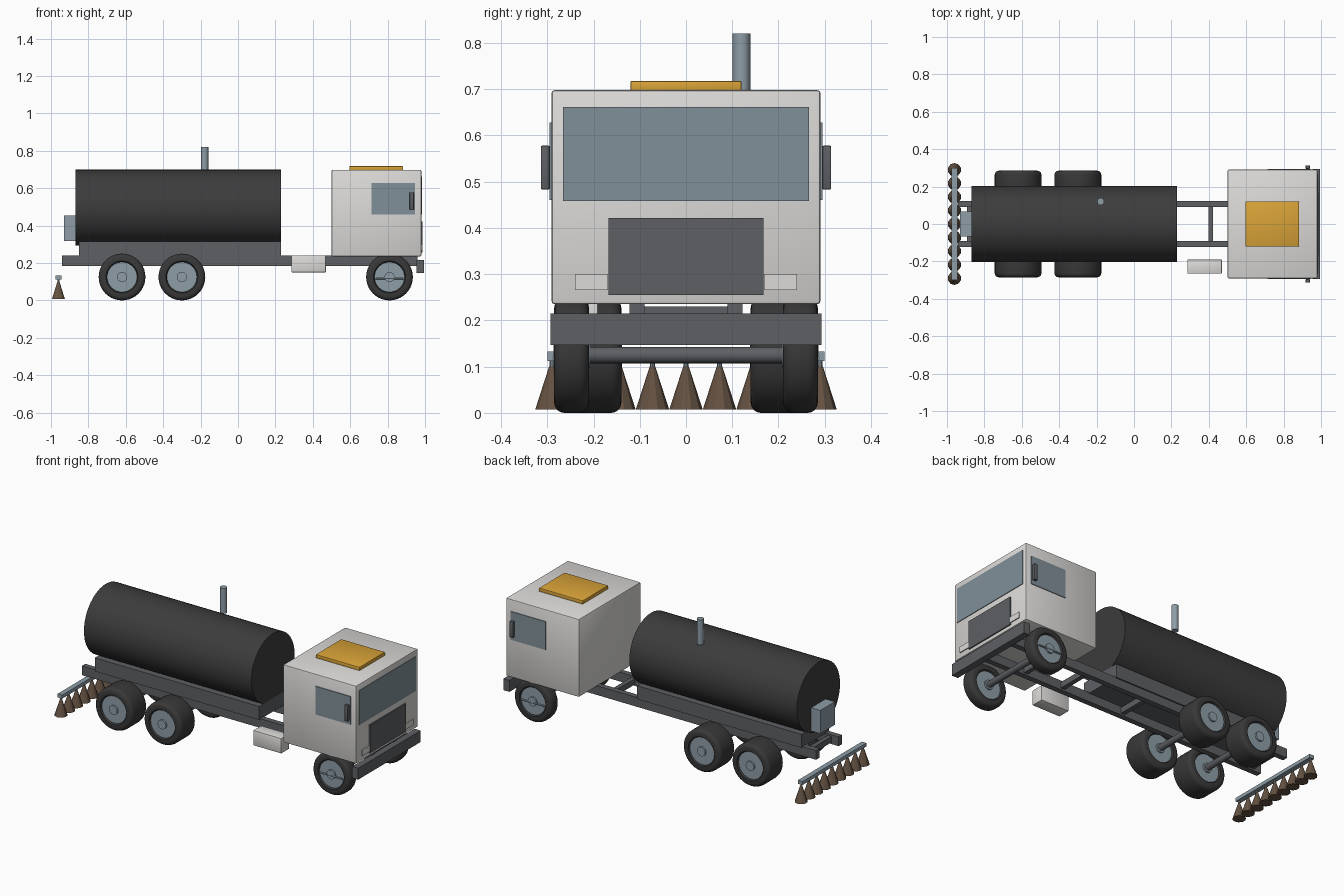
import bpy, bmesh, math
from mathutils import Matrix

cube = bpy.data.objects.get("Cube")
if cube:
    bpy.data.objects.remove(cube, do_unlink=True)


def material(name, r, g, b):
    m = bpy.data.materials.new(name)
    m.use_nodes = True
    m.diffuse_color = (r, g, b, 1)
    node = next(n for n in m.node_tree.nodes if n.type == 'BSDF_PRINCIPLED')
    node.inputs["Base Color"].default_value = (r, g, b, 1)
    return m


TANK = material("tank black", 0.045, 0.045, 0.045)
RUBBER = material("rubber", 0.04, 0.04, 0.04)
FRAME = material("frame grey", 0.11, 0.115, 0.125)
PAINT = material("cab white", 0.72, 0.71, 0.69)
GLASS = material("window blue grey", 0.22, 0.28, 0.32)
STEEL = material("steel blue grey", 0.27, 0.34, 0.39)
AMBER = material("amber", 0.70, 0.37, 0.04)
BRISTLE = material("bristle brown", 0.13, 0.085, 0.055)


def finish(bm, name, mat, smooth=False):
    bmesh.ops.recalc_face_normals(bm, faces=bm.faces)
    me = bpy.data.meshes.new(name)
    bm.to_mesh(me)
    bm.free()
    me.materials.append(mat)
    ob = bpy.data.objects.new(name, me)
    bpy.context.collection.objects.link(ob)
    if smooth:
        bpy.ops.object.select_all(action='DESELECT')
        ob.select_set(True)
        bpy.context.view_layer.objects.active = ob
        bpy.ops.object.shade_smooth_by_angle(angle=math.radians(35))
    return ob


def box(name, mat, x, y, z, bevel=0):
    """Box from (min, max) pairs."""
    bm = bmesh.new()
    mid = [sum(p) / 2 for p in (x, y, z)]
    size = [p[1] - p[0] for p in (x, y, z)]
    bmesh.ops.create_cube(bm, size=1, matrix=Matrix.Translation(mid) @ Matrix.Diagonal((*size, 1)))
    if bevel:
        bmesh.ops.bevel(bm, geom=bm.edges[:], offset=bevel, segments=2, affect='EDGES', profile=0.5)
    return finish(bm, name, mat, bool(bevel))


def rod(name, mat, centre, axis, length, r1, r2=None, sides=24, smooth=True):
    """Cylinder or cone along an axis."""
    turn = {'x': Matrix.Rotation(math.pi / 2, 4, 'Y'),
            'y': Matrix.Rotation(math.pi / 2, 4, 'X'),
            'z': Matrix.Identity(4)}[axis]
    bm = bmesh.new()
    bmesh.ops.create_cone(bm, cap_ends=True, segments=sides, radius1=r1,
                          radius2=r1 if r2 is None else r2, depth=length,
                          matrix=Matrix.Translation(centre) @ turn)
    return finish(bm, name, mat, smooth)


def tyre(name, x, y, z, r, width, bore):
    """Lathed tyre with rounded shoulders, axis along y."""
    h, c = width / 2, 0.022
    prof = [(bore, -h + 0.012), (bore + 0.008, -h)]
    for side in (-1, 1):
        arc = [(r - c + c * math.sin(a), side * (h - c + c * math.cos(a)))
               for a in (i * math.pi / 8 for i in range(5))]
        prof += arc if side < 0 else arc[::-1]
    prof += [(bore + 0.008, h), (bore, h - 0.012)]
    bm = bmesh.new()
    vs = [bm.verts.new((x + p, y + q, z)) for p, q in prof]
    es = [bm.edges.new((vs[i], vs[(i + 1) % len(vs)])) for i in range(len(vs))]
    bmesh.ops.spin(bm, geom=vs + es, cent=(x, y, z), axis=(0, 1, 0), angle=2 * math.pi, steps=40)
    bmesh.ops.remove_doubles(bm, verts=bm.verts, dist=1e-5)
    return finish(bm, name, RUBBER, True)


def wheel(name, x, side, inner, outer):
    r = 0.125
    mid, width = (inner + outer) / 2, outer - inner
    tyre(name + "_tyre", x, side * mid, r, r, width, 0.078)
    rod(name + "_rim", STEEL, (x, side * mid, r), 'y', width - 0.016, 0.08, sides=32)
    rod(name + "_hub", STEEL, (x, side * mid, r), 'y', width + 0.004, 0.027)


# Chassis
for side, word in ((1, "left"), (-1, "right")):
    y = sorted((side * 0.09, side * 0.122))
    box(word + "_rail", FRAME, (-0.94, 0.96), y, (0.185, 0.24))
for i, x in enumerate((-0.88, -0.46, 0.0, 0.41, 0.66, 0.93)):
    box(f"cross_member_{i}", FRAME, (x - 0.013, x + 0.013), (-0.1, 0.1), (0.195, 0.23))
box("front_bumper", FRAME, (0.955, 0.995), (-0.293, 0.293), (0.147, 0.215))
box("tank_cradle", FRAME, (-0.85, 0.23), (-0.13, 0.13), (0.235, 0.315))
box("tool_box", PAINT, (0.285, 0.47), (-0.265, -0.19), (0.15, 0.24), 0.004)

# Tank and fittings
rod("tank", TANK, (-0.32, 0, 0.496), 'x', 1.1, 0.203, sides=48)
rod("tank_vent_pipe", STEEL, (-0.178, 0.12, 0.745), 'z', 0.15, 0.019, sides=16)
box("rear_pump_box", STEEL, (-0.93, -0.865), (-0.068, 0.068), (0.317, 0.455))

# Wheels and axles
for side, word in ((1, "left"), (-1, "right")):
    wheel(word + "_front_wheel", 0.81, side, 0.21, 0.285)
    wheel(word + "_middle_wheel", -0.30, side, 0.14, 0.285)
    wheel(word + "_rear_wheel", -0.62, side, 0.14, 0.285)
    rod(word + "_step_bar", STEEL, (0.81, side * 0.284, 0.118), 'x', 0.15, 0.005, sides=8)
for x, word in ((0.81, "front"), (-0.30, "middle"), (-0.62, "rear")):
    rod(word + "_axle", FRAME, (x, 0, 0.125), 'y', 0.44, 0.018, sides=16)

# Cab
box("cab", PAINT, (0.5, 0.98), (-0.291, 0.291), (0.235, 0.698), 0.007)
box("roof_hatch", AMBER, (0.595, 0.882), (-0.12, 0.12), (0.695, 0.718), 0.003)
box("windscreen", GLASS, (0.978, 0.984), (-0.266, 0.266), (0.458, 0.662))
box("grille", FRAME, (0.978, 0.987), (-0.168, 0.168), (0.255, 0.422))
for side, word in ((1, "left"), (-1, "right")):
    def span(a, b):
        return sorted((side * a, side * b))
    box(word + "_headlight", PAINT, (0.978, 0.986), span(0.169, 0.24), (0.266, 0.3))
    box(word + "_side_window", GLASS, (0.715, 0.945), span(0.289, 0.295), (0.46, 0.628))
    box(word + "_mirror", FRAME, (0.918, 0.94), span(0.295, 0.314), (0.483, 0.578), 0.003)

# Rear brush bar
box("brush_bar", STEEL, (-0.975, -0.945), (-0.3, 0.3), (0.112, 0.133))
for i in range(9):
    y = (i - 4) * 0.0725
    rod(f"brush_stem_{i}", STEEL, (-0.96, y, 0.106), 'z', 0.022, 0.005, sides=8)
    rod(f"brush_{i}", BRISTLE, (-0.96, y, 0.054), 'z', 0.093, 0.036, 0.006, sides=10, smooth=False)
